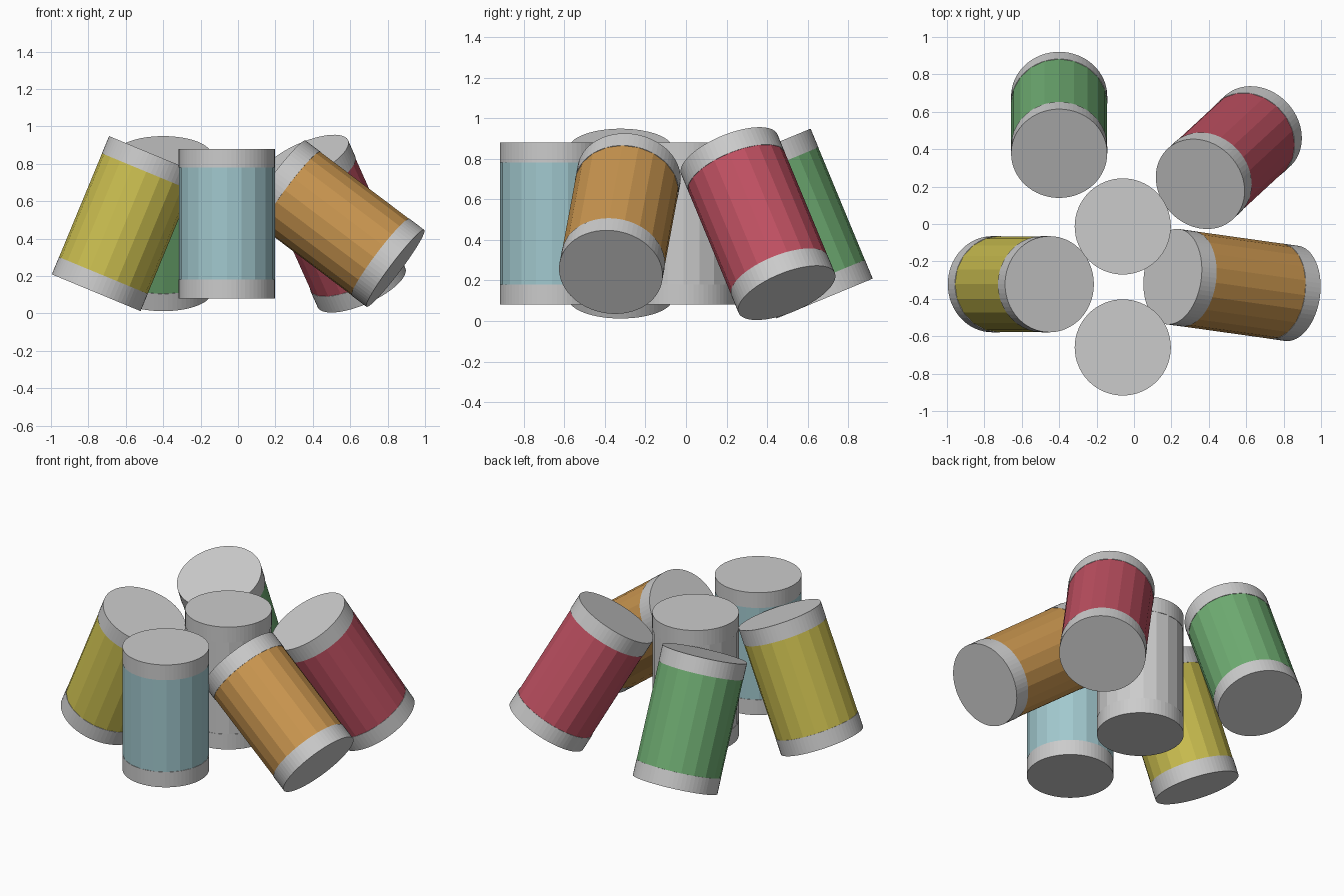
import bpy
from math import radians
from mathutils import Matrix, Vector

if "Cube" in bpy.data.objects:
    bpy.data.objects.remove(bpy.data.objects["Cube"])

RADIUS, HEIGHT, CAP = 0.257, 0.8, 0.1


def rot(deg, axis):
    return Matrix.Rotation(radians(deg), 4, axis)


def cylinder(name, radius, depth, sides, z, placement, fill='NGON'):
    bpy.ops.mesh.primitive_cylinder_add(vertices=sides, radius=radius, depth=depth,
                                        end_fill_type=fill)
    ob = bpy.context.object
    ob.name = name
    ob.data.transform(Matrix.Translation((0, 0, z)))
    ob.matrix_world = placement
    return ob


def can(name, centre, tilt, colour):
    placement = Matrix.Translation(Vector(centre)) @ tilt
    # faceted label band between two round end caps
    label = cylinder(name + "_label", RADIUS - 0.0005, HEIGHT - 2 * CAP, 20, 0, placement, 'NOTHING')
    mat = bpy.data.materials.new(name + "_colour")
    mat.diffuse_color = (*colour, 1)
    mat.use_nodes = True
    mat.node_tree.nodes["Principled BSDF"].inputs["Base Color"].default_value = mat.diffuse_color
    label.data.materials.append(mat)
    for end, side in (("top", 1), ("bottom", -1)):
        cylinder(f"{name}_{end}_cap", RADIUS, CAP, 64, side * (HEIGHT - CAP) / 2, placement)


# upright cans
can("white_can", (-0.06, -0.013, 0.48), Matrix.Identity(4), (0.8, 0.79, 0.78))
can("blue_can", (-0.06, -0.66, 0.48), Matrix.Identity(4), (0.36, 0.58, 0.62))

# leaning cans
can("yellow_can", (-0.605, -0.322, 0.48), rot(22.5, 'Y'), (0.60, 0.52, 0.08))
can("green_can", (-0.40, 0.53, 0.48), rot(22.5, 'X'), (0.16, 0.42, 0.17))
can("red_can", (0.507, 0.355, 0.48), rot(22.5, 'X') @ rot(-22.5, 'Y'), (0.52, 0.08, 0.12))
can("orange_can", (0.524, -0.326, 0.48), rot(-8, 'Z') @ rot(-53.3, 'Y'), (0.60, 0.31, 0.08))
